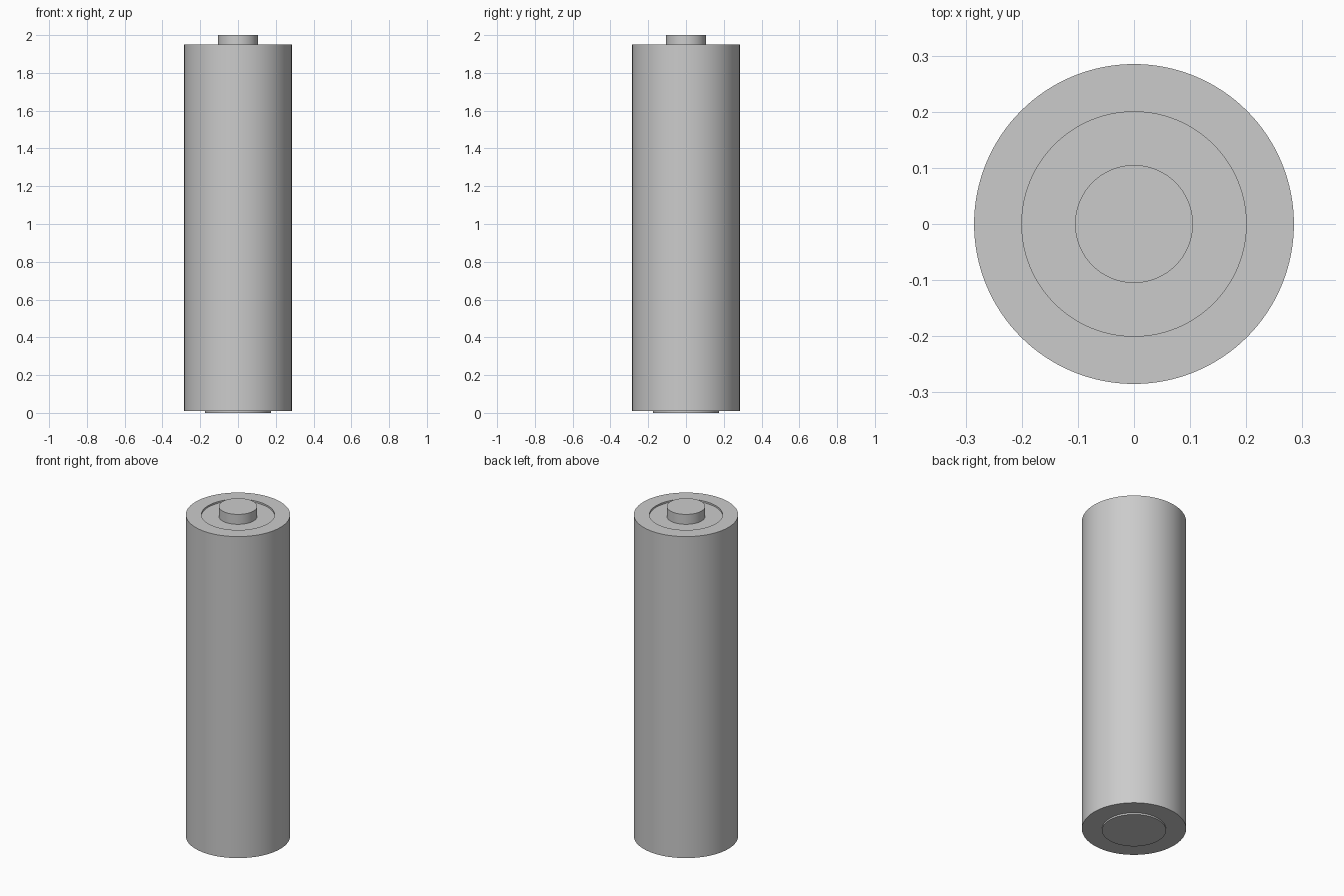
import bpy, bmesh, math

cube = bpy.data.objects.get("Cube")
if cube:
    bpy.data.objects.remove(cube, do_unlink=True)

SIDES = 128

grey = bpy.data.materials.new("plain_grey")
grey.use_nodes = True
colour = (0.6, 0.6, 0.6, 1)
grey.diffuse_color = colour
grey.node_tree.nodes["Principled BSDF"].inputs["Base Color"].default_value = colour


def turned_part(name, profile):
    """Revolve a (radius, height) profile around z and cap both ends."""
    bm = bmesh.new()
    rings = []
    for r, z in profile:
        angles = [2 * math.pi * i / SIDES for i in range(SIDES)]
        rings.append([bm.verts.new((r * math.cos(a), r * math.sin(a), z)) for a in angles])
    for low, high in zip(rings, rings[1:]):
        for i in range(SIDES):
            j = (i + 1) % SIDES
            bm.faces.new((low[i], low[j], high[j], high[i]))
    bm.faces.new(rings[0][::-1])
    bm.faces.new(rings[-1])
    bmesh.ops.recalc_face_normals(bm, faces=bm.faces)
    mesh = bpy.data.meshes.new(name)
    bm.to_mesh(mesh)
    bm.free()
    mesh.materials.append(grey)
    obj = bpy.data.objects.new(name, mesh)
    bpy.context.collection.objects.link(obj)
    bpy.ops.object.select_all(action='DESELECT')
    obj.select_set(True)
    bpy.context.view_layer.objects.active = obj
    bpy.ops.object.shade_smooth_by_angle(angle=math.radians(30))
    return obj


# Casing with a shallow recess in its top
turned_part("casing", [(0.285, 0.01), (0.285, 1.95), (0.2, 1.95), (0.2, 1.94)])
# Raised button in the recess
turned_part("top_terminal", [(0.105, 1.94), (0.105, 2.0)])
# Thin contact plate under the casing
turned_part("bottom_terminal", [(0.175, 0.0), (0.175, 0.01)])
